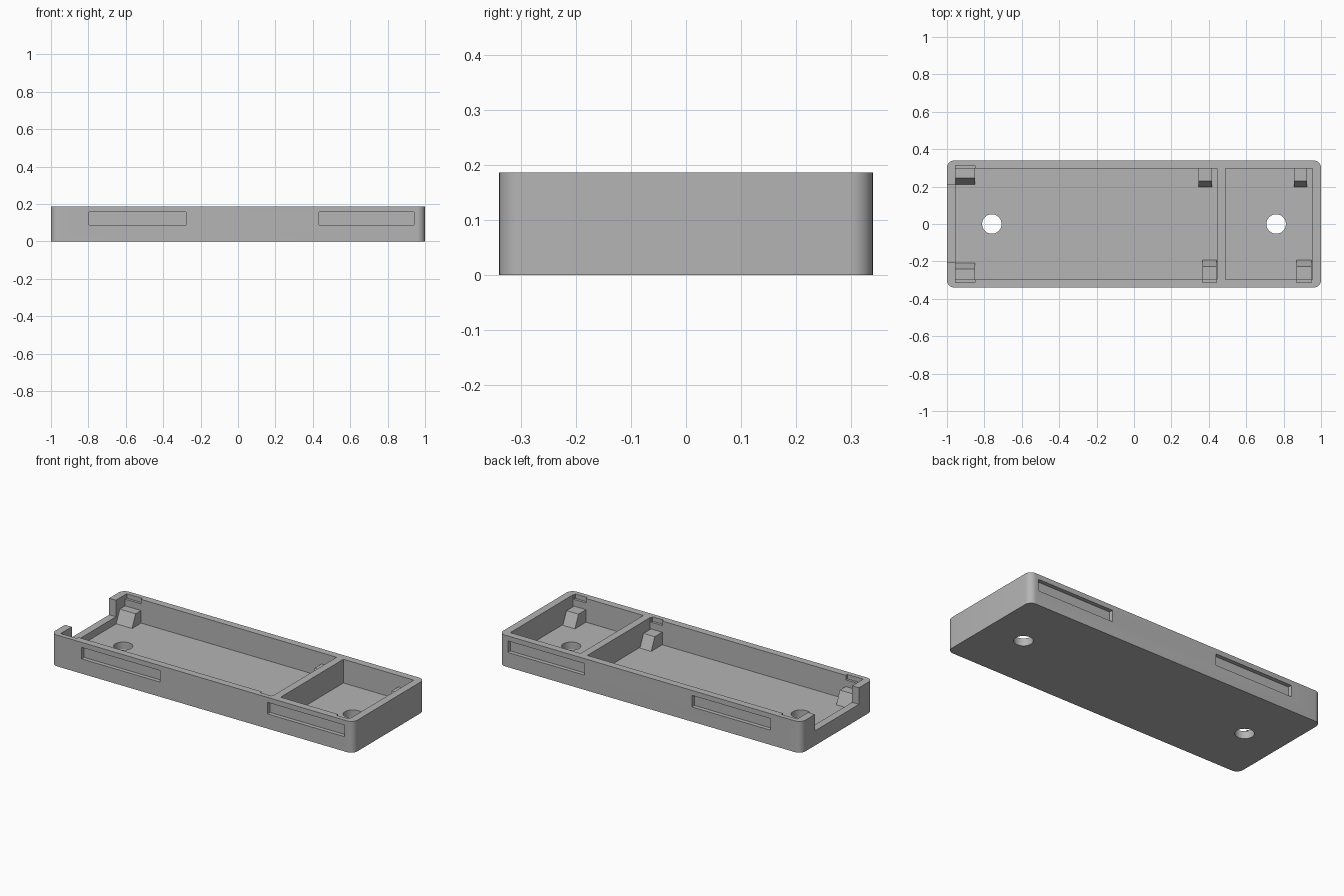
import bpy, bmesh, math

if "Cube" in bpy.data.objects:
    bpy.data.objects.remove(bpy.data.objects["Cube"])

grey = bpy.data.materials.new("light grey plastic")
grey.diffuse_color = (0.46, 0.46, 0.46, 1)
grey.use_nodes = True
grey.node_tree.nodes["Principled BSDF"].inputs["Base Color"].default_value = grey.diffuse_color

H, FLOOR, TOP = 0.187, 0.045, 0.3


def add_object(name, bm):
    bmesh.ops.recalc_face_normals(bm, faces=bm.faces)
    me = bpy.data.meshes.new(name)
    bm.to_mesh(me)
    bm.free()
    me.materials.append(grey)
    ob = bpy.data.objects.new(name, me)
    bpy.context.collection.objects.link(ob)
    return ob


def box_bm(x0, x1, y0, y1, z0, z1):
    bm = bmesh.new()
    bmesh.ops.create_cube(bm, size=1)
    for v in bm.verts:
        v.co = ((x0 + x1) / 2 + v.co.x * (x1 - x0),
                (y0 + y1) / 2 + v.co.y * (y1 - y0),
                (z0 + z1) / 2 + v.co.z * (z1 - z0))
    return bm


# Tray body with rounded vertical corners
bm = box_bm(-1, 1, -0.34, 0.34, 0, H)
uprights = [e for e in bm.edges if abs(e.verts[0].co.z - e.verts[1].co.z) > 0.1]
bmesh.ops.bevel(bm, geom=uprights, offset=0.04, segments=8, profile=0.5, affect='EDGES')
tray = add_object("tray", bm)


def cut(bm):
    cutter = add_object("cutter", bm)
    cutter.hide_render = True
    mod = tray.modifiers.new("cut", 'BOOLEAN')
    mod.operation, mod.solver, mod.object = 'DIFFERENCE', 'EXACT', cutter
    bpy.context.view_layer.objects.active = tray
    bpy.ops.object.modifier_apply(modifier=mod.name)
    bpy.data.objects.remove(cutter)


# Large and small compartments, then the open end
cut(box_bm(-0.955, 0.445, -0.297, 0.297, FLOOR, TOP))
cut(box_bm(0.49, 0.955, -0.297, 0.297, FLOOR, TOP))
cut(box_bm(-1.1, -0.94, -0.207, 0.21, 0.088, TOP))

# Screw holes
for x in (-0.76, 0.76):
    bm = bmesh.new()
    bmesh.ops.create_cone(bm, cap_ends=True, segments=48, radius1=0.052, radius2=0.052, depth=0.3)
    bmesh.ops.translate(bm, verts=bm.verts, vec=(x, 0, 0))
    cut(bm)

# Grip recesses on both long sides
for x0, x1 in ((-0.797, -0.277), (0.433, 0.942)):
    for s in (-1, 1):
        y0, y1 = sorted((s * 0.316, s * 0.4))
        cut(box_bm(x0, x1, y0, y1, 0.088, 0.157))

# Corner supports: x0, x1, side, inner edge, whether a rim notch sits above
supports = [(-0.957, -0.85, 1, 0.21, True), (-0.957, -0.85, -1, 0.205, True),
            (0.345, 0.418, 1, 0.195, False), (0.365, 0.44, -1, 0.19, True),
            (0.855, 0.925, 1, 0.195, False), (0.87, 0.95, -1, 0.19, True)]
for i, (x0, x1, s, inner, notch) in enumerate(supports):
    if notch:
        y0, y1 = sorted((s * 0.28, s * 0.312))
        cut(box_bm(max(x0, -0.955), x1, y0, y1, 0.16, TOP))
    # wedge-faced block standing on the floor against the wall
    bm = bmesh.new()
    profile = [(inner, FLOOR - 0.005), (0.3, FLOOR - 0.005), (0.3, 0.12), (inner + 0.036, 0.12)]
    face = bm.faces.new([bm.verts.new((x0, s * y, z)) for y, z in profile])
    side = bmesh.ops.extrude_face_region(bm, geom=[face])["geom"]
    bmesh.ops.translate(bm, vec=(x1 - x0, 0, 0),
                        verts=[g for g in side if isinstance(g, bmesh.types.BMVert)])
    add_object("corner_support_%d" % (i + 1), bm)

# Smooth the rounded corners and holes, keep all other edges crisp
bpy.ops.object.select_all(action='DESELECT')
tray.select_set(True)
bpy.context.view_layer.objects.active = tray
bpy.ops.object.shade_smooth_by_angle(angle=math.radians(30))
